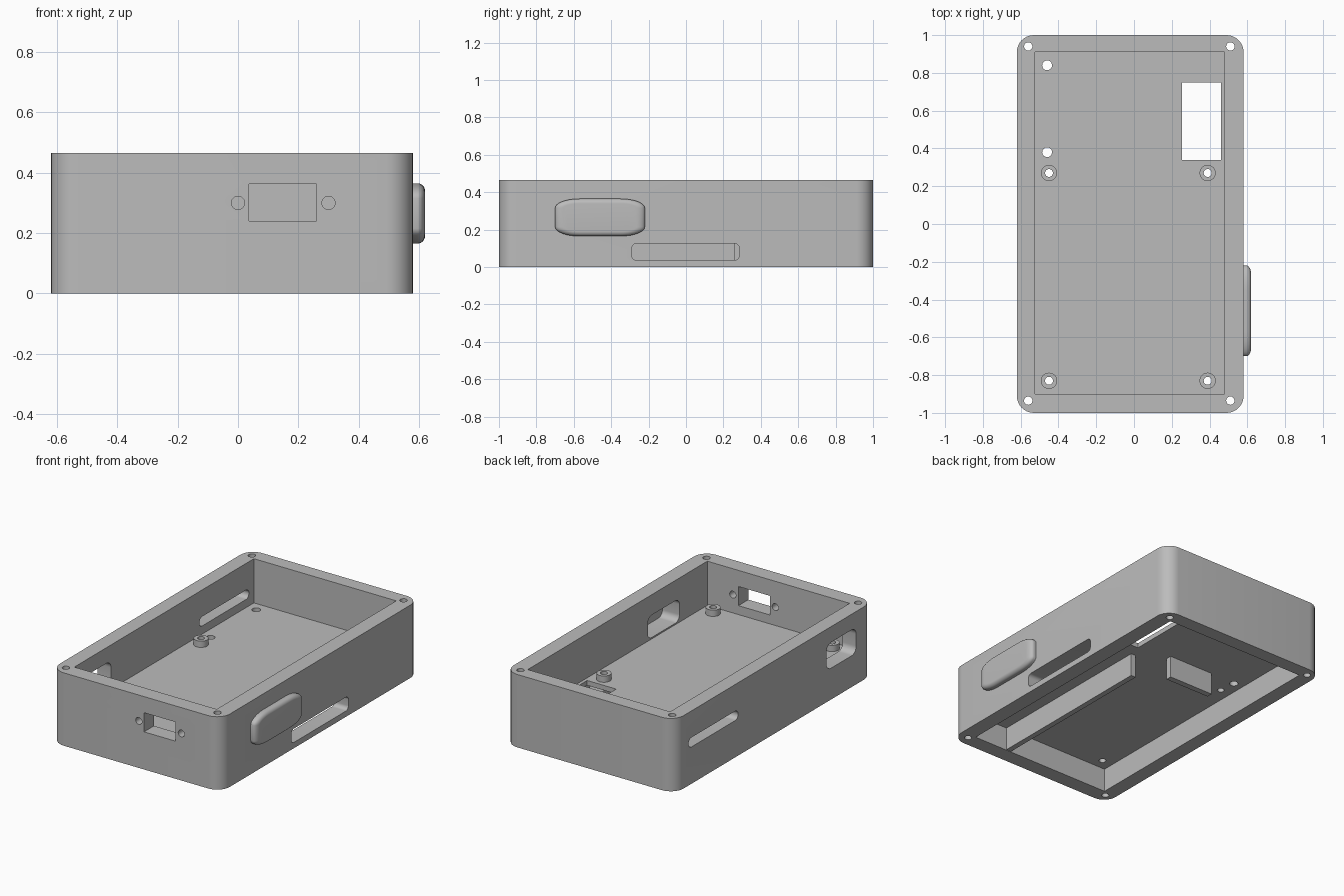
import bpy, bmesh
from math import cos, sin, pi, radians
from mathutils import Vector

if "Cube" in bpy.data.objects:
    bpy.data.objects.remove(bpy.data.objects["Cube"], do_unlink=True)

grey = bpy.data.materials.new("plain grey")
grey.use_nodes = True
grey.diffuse_color = (0.5, 0.5, 0.5, 1)
grey.node_tree.nodes["Principled BSDF"].inputs["Base Color"].default_value = (0.5, 0.5, 0.5, 1)


def rounded(u0, u1, v0, v1, ru=0, rv=None, steps=8):
    """Counter-clockwise rectangle outline with elliptical corners."""
    rv = ru if rv is None else rv
    if not ru:
        return [(u0, v0), (u1, v0), (u1, v1), (u0, v1)]
    centres = [(u1 - ru, v1 - rv), (u0 + ru, v1 - rv), (u0 + ru, v0 + rv), (u1 - ru, v0 + rv)]
    return [(cu + ru * cos((q + i / steps) * pi / 2), cv + rv * sin((q + i / steps) * pi / 2))
            for q, (cu, cv) in enumerate(centres) for i in range(steps + 1)]


def circle(u, v, r, n=24):
    return [(u + r * cos(2 * pi * i / n), v + r * sin(2 * pi * i / n)) for i in range(n)]


def place(axis, u, v, w):
    return Vector({"x": (w, u, v), "y": (u, w, v), "z": (u, v, w)}[axis])


def loft(name, axis, rings):
    """Solid through a list of (outline, position along axis)."""
    bm = bmesh.new()
    loops = [[bm.verts.new(place(axis, u, v, w)) for u, v in ring] for ring, w in rings]
    for a, b in zip(loops, loops[1:]):
        for i in range(len(a)):
            j = (i + 1) % len(a)
            bm.faces.new((a[i], a[j], b[j], b[i]))
    bm.faces.new(loops[0])
    bm.faces.new(loops[-1])
    bmesh.ops.remove_doubles(bm, verts=bm.verts, dist=1e-5)
    bmesh.ops.recalc_face_normals(bm, faces=bm.faces)
    mesh = bpy.data.meshes.new(name)
    bm.to_mesh(mesh)
    bm.free()
    mesh.materials.append(grey)
    obj = bpy.data.objects.new(name, mesh)
    bpy.context.collection.objects.link(obj)
    return obj


def prism(name, axis, outline, w0, w1):
    return loft(name, axis, [(outline, w0), (outline, w1)])


def cut(obj, cutters):
    """Subtract the cutters, bake the result and remove the helpers."""
    for c in cutters:
        c.hide_render = True
        mod = obj.modifiers.new("cut", "BOOLEAN")
        mod.operation, mod.solver, mod.object = "DIFFERENCE", "EXACT", c
    bpy.context.view_layer.update()
    deps = bpy.context.evaluated_depsgraph_get()
    mesh = bpy.data.meshes.new_from_object(obj.evaluated_get(deps))
    obj.modifiers.clear()
    obj.data = mesh
    for c in cutters:
        bpy.data.objects.remove(c, do_unlink=True)


def smooth(obj):
    bpy.ops.object.select_all(action="DESELECT")
    obj.select_set(True)
    bpy.context.view_layer.objects.active = obj
    bpy.ops.object.shade_smooth_by_angle(angle=radians(35))


# Case body with a cavity above and below the floor
top, floor_top, floor_under = 0.465, 0.183, 0.152
case = prism("case", "z", rounded(-0.62, 0.58, -1, 1, 0.09), 0, top)
cavity = rounded(-0.525, 0.48, -0.9, 0.91)
cutters = [prism("upper_cavity", "z", cavity, floor_top, 1),
           prism("lower_cavity", "z", cavity, -1, floor_under)]

# Screw holes in the corners, holes and window in the floor
posts = [(x, y) for x in (-0.45, 0.39) for y in (-0.83, 0.27)]
for x in (-0.56, 0.51):
    for y in (-0.935, 0.94):
        cutters.append(prism("corner_hole", "z", circle(x, y, 0.022), -1, 1))
for x, y in posts:
    cutters.append(prism("post_hole", "z", circle(x, y, 0.021), 0.1, 0.2))
for y in (0.38, 0.84):
    cutters.append(prism("floor_hole", "z", circle(-0.46, y, 0.026), 0.1, 0.2))
cutters.append(prism("floor_window", "z", rounded(0.255, 0.46, 0.34, 0.75), 0.1, 0.2))

# Front socket with its two screw holes
cutters.append(prism("front_socket", "y", rounded(0.037, 0.26, 0.24, 0.362), -1.1, -0.85))
for x in (0, 0.3):
    cutters.append(prism("socket_hole", "y", circle(x, 0.3, 0.022), -1.1, -0.85))

# Openings in the side walls
cutters += [
    prism("long_slot", "x", rounded(0.36, 0.86, 0.235, 0.295, 0.0299), -0.7, -0.5),
    prism("port", "x", rounded(-0.83, -0.53, 0.2, 0.365, 0.045), -0.7, -0.5),
    prism("low_slot", "x", rounded(-0.29, 0.285, 0.037, 0.125, 0.025), 0.45, 0.7),
    prism("cover_recess", "x", rounded(-0.62, -0.3, 0.192, 0.335, 0.04), 0.45, 0.7)]
cut(case, cutters)
smooth(case)

# Domed cover on the side wall, hollow behind
rings = [(rounded(-0.7, -0.22, 0.165, 0.365, 0.13, 0.05), 0.579)]
for i in range(9):
    a = i / 8 * pi / 2
    dy, dz = 0.045 * (1 - cos(a)), 0.026 * (1 - cos(a))
    rings.append((rounded(-0.7 + dy, -0.22 - dy, 0.165 + dz, 0.365 - dz,
                          0.13 - dy, 0.05 - dz), 0.595 + 0.025 * sin(a)))
cover = loft("side_cover", "x", rings)
cut(cover, [prism("cover_hollow", "x", rounded(-0.62, -0.3, 0.192, 0.335, 0.04), 0.5, 0.6)])
smooth(cover)

# Hollow mounting posts
for x, y in posts:
    post = prism("mounting_post", "z", circle(x, y, 0.043), floor_top - 0.01, 0.223)
    cut(post, [prism("bore", "z", circle(x, y, 0.021), 0.1, 0.3)])
    smooth(post)

# Ribs under the floor
prism("long_rib", "z", rounded(0.205, 0.24, -0.905, 0.26), 0.003, floor_under + 0.01)
prism("short_rib", "z", rounded(-0.28, 0.04, 0.35, 0.388), 0.01, floor_under + 0.01)
